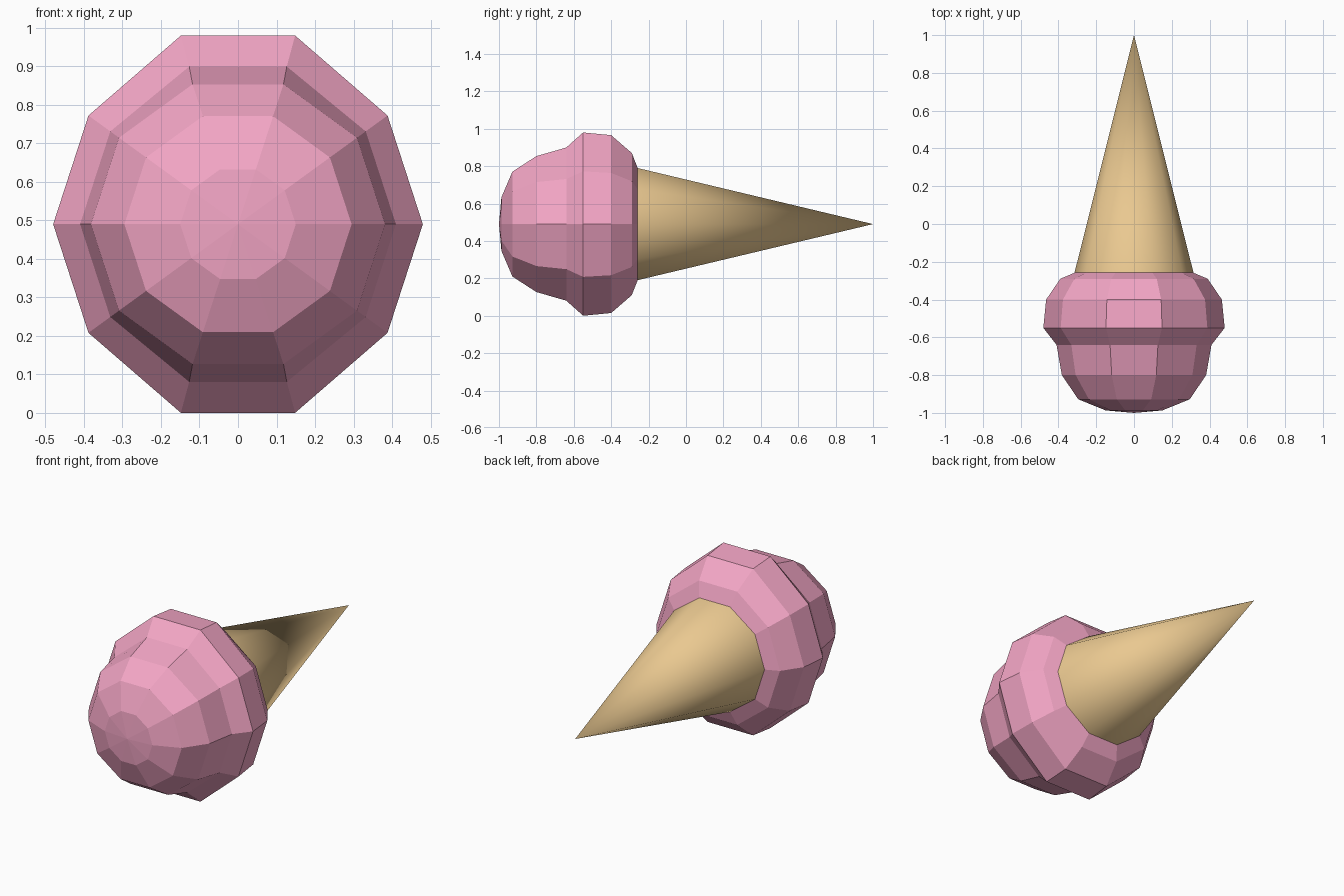
import bpy, bmesh, math

if "Cube" in bpy.data.objects:
    bpy.data.objects.remove(bpy.data.objects["Cube"])

SIDES = 10
AXIS_Z = 0.49  # height of the lying axis


def ring_points(y, r, stretch=1.0):
    """Decagon around the y axis; the upper and lower corner pairs can bulge."""
    pts = []
    for i in range(SIDES):
        a = math.tau * i / SIDES
        x, z = r * math.cos(a), r * math.sin(a)
        if abs(math.sin(a)) > 0.9:
            z *= stretch
        pts.append((x, y, AXIS_Z + z))
    return pts


def lathe(name, rings, tip_y, color, smooth):
    """Skin a list of rings and close the last one to a point on the axis."""
    bm = bmesh.new()
    loops = [[bm.verts.new(p) for p in ring_points(*r)] for r in rings]
    for a, b in zip(loops, loops[1:]):
        for i in range(SIDES):
            j = (i + 1) % SIDES
            bm.faces.new((a[i], a[j], b[j], b[i]))
    tip = bm.verts.new((0, tip_y, AXIS_Z))
    for i in range(SIDES):
        bm.faces.new((loops[-1][i], loops[-1][(i + 1) % SIDES], tip))
    bmesh.ops.recalc_face_normals(bm, faces=bm.faces)
    # make sure the skin faces outward
    f = next(iter(tip.link_faces))
    f.normal_update()
    if f.normal.y * tip_y < 0:
        bmesh.ops.reverse_faces(bm, faces=bm.faces)
    for f in bm.faces:
        f.smooth = smooth
    me = bpy.data.meshes.new(name)
    bm.to_mesh(me)
    bm.free()
    mat = bpy.data.materials.new(name + "_color")
    mat.diffuse_color = color
    mat.use_nodes = True
    mat.node_tree.nodes["Principled BSDF"].inputs["Base Color"].default_value = mat.diffuse_color
    me.materials.append(mat)
    ob = bpy.data.objects.new(name, me)
    bpy.context.collection.objects.link(ob)
    return ob


# Ice cream: collar over the cone, step, then the rounded scoop (y, radius, bulge)
lathe("scoop", [
    (-0.258, 0.315), (-0.29, 0.39, 1.025), (-0.40, 0.465, 1.075),
    (-0.55, 0.48, 1.073), (-0.64, 0.41, 1.05), (-0.80, 0.382),
    (-0.928, 0.295), (-0.987, 0.15),
], -1.0, (0.9, 0.38, 0.56, 1), False)

# Wafer cone, smooth right up to its shared tip
lathe("cone", [(-0.258, 0.315)], 1.0, (0.82, 0.58, 0.28, 1), True)
